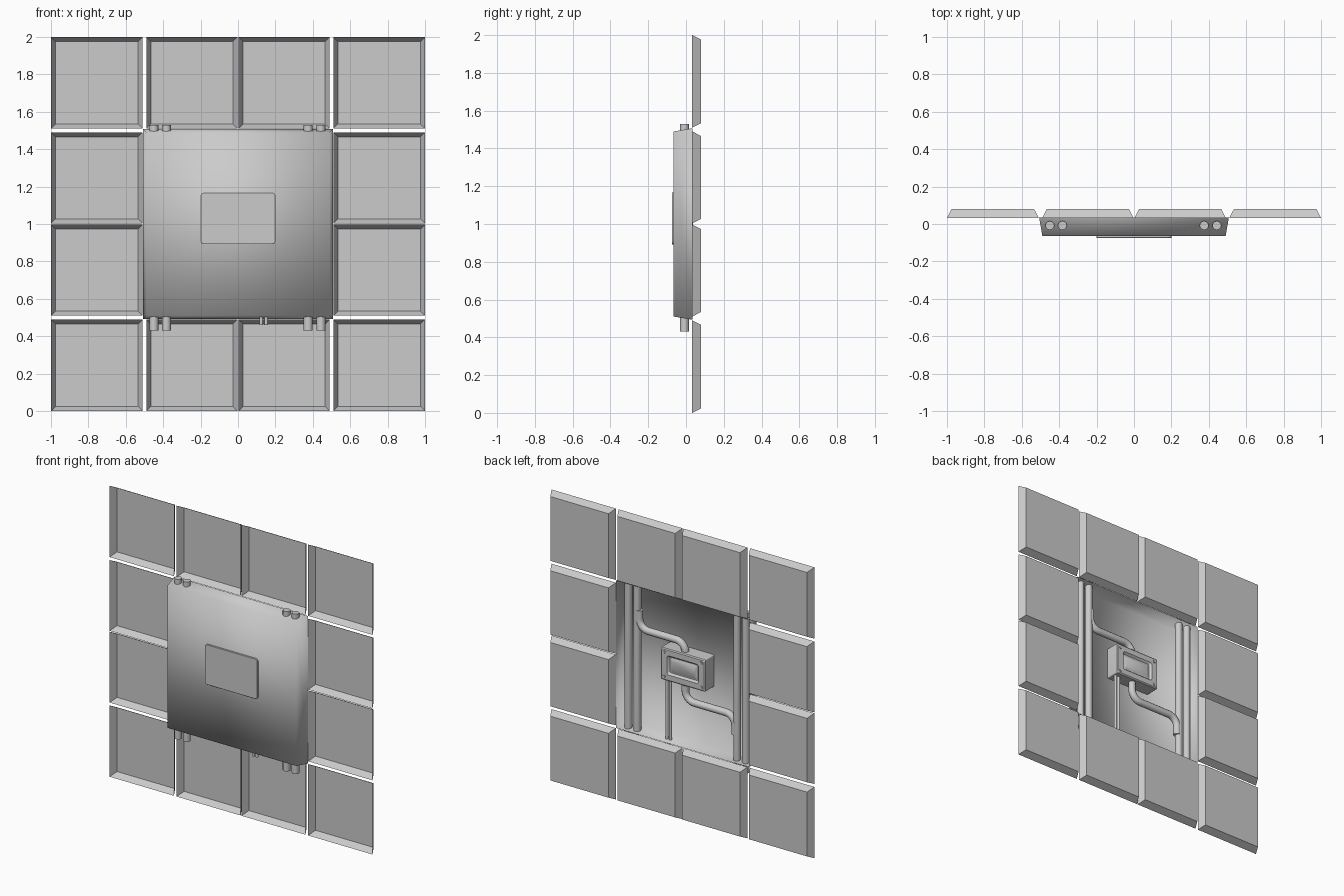
import bpy, bmesh, math
from mathutils import Vector

if "Cube" in bpy.data.objects:
    bpy.data.objects.remove(bpy.data.objects["Cube"], do_unlink=True)

grey = bpy.data.materials.new("light grey")
grey.use_nodes = True
grey.diffuse_color = (0.6, 0.6, 0.6, 1)
grey.node_tree.nodes["Principled BSDF"].inputs["Base Color"].default_value = (0.6, 0.6, 0.6, 1)


def activate(ob):
    bpy.ops.object.select_all(action='DESELECT')
    ob.select_set(True)
    bpy.context.view_layer.objects.active = ob


def outline(cx, cz, w, h, r, y, seg=4):
    """Rectangle of half sizes w, h with corner radius r, in the plane y."""
    if r == 0:
        return [(cx + sx * w, y, cz + sz * h) for sx, sz in ((1, 1), (-1, 1), (-1, -1), (1, -1))]
    pts = []
    for k, (sx, sz) in enumerate(((1, 1), (-1, 1), (-1, -1), (1, -1))):
        for i in range(seg + 1):
            a = math.pi / 2 * (k + i / seg)
            pts.append((cx + sx * (w - r) + r * math.cos(a), y,
                        cz + sz * (h - r) + r * math.sin(a)))
    return pts


def loft(name, cx, cz, rings, shading="flat"):
    """Skin through rings of (half width, half height, radius, y), capped on the last."""
    bm = bmesh.new()
    loops = [[bm.verts.new(p) for p in outline(cx, cz, *ring)] for ring in rings]
    for a, b in zip(loops, loops[1:]):
        for i in range(len(a)):
            j = (i + 1) % len(a)
            bm.faces.new((a[i], a[j], b[j], b[i]))
    bm.faces.new(loops[-1])
    if rings[-1][3] > rings[0][3]:
        bmesh.ops.reverse_faces(bm, faces=bm.faces)
    mesh = bpy.data.meshes.new(name)
    bm.to_mesh(mesh)
    bm.free()
    ob = bpy.data.objects.new(name, mesh)
    bpy.context.collection.objects.link(ob)
    mesh.materials.append(grey)
    activate(ob)
    if shading == "smooth":
        bpy.ops.object.shade_smooth()
    elif shading == "angle":
        bpy.ops.object.shade_smooth_by_angle(angle=math.radians(35))
    return ob


def pipe(name, corners, radius, bend=0.07):
    """Round pipe through the corners, each inner corner turned into a bend."""
    pts = [Vector(c) for c in corners]
    path = [pts[0]]
    for a, b, c in zip(pts, pts[1:], pts[2:]):
        u, v = (a - b).normalized(), (c - b).normalized()
        centre = b + (u + v) * bend
        for i in range(9):
            t = math.pi / 2 * i / 8
            path.append(centre - v * bend * math.cos(t) - u * bend * math.sin(t))
    path.append(pts[-1])
    curve = bpy.data.curves.new(name, 'CURVE')
    curve.dimensions = '3D'
    curve.bevel_depth = radius
    curve.bevel_resolution = 4
    curve.use_fill_caps = True
    spline = curve.splines.new('POLY')
    spline.points.add(len(path) - 1)
    for sp, p in zip(spline.points, path):
        sp.co = (*p, 1)
    curve.materials.append(grey)
    ob = bpy.data.objects.new(name, curve)
    bpy.context.collection.objects.link(ob)
    activate(ob)
    bpy.ops.object.convert(target='MESH')
    bpy.ops.object.shade_smooth_by_angle(angle=math.radians(40))


# Ring of twelve shallow trays, open to the front
spans = [(-1, -0.51), (-0.49, -0.003), (0.003, 0.49), (0.51, 1)]
for col, (x0, x1) in enumerate(spans):
    for row, (z0, z1) in enumerate(spans):
        if col in (1, 2) and row in (1, 2):
            continue
        w, h = (x1 - x0) / 2, (z1 - z0) / 2
        loft(f"tray_{col}_{row}", (x0 + x1) / 2, 1 + (z0 + z1) / 2,
             [(w, h, 0, 0.033), (w - 0.024, h - 0.024, 0, 0.08)])

# Central cover, open to the back, with its front plate
loft("cover", 0, 1, [(0.507, 0.507, 0, 0.035), (0.49, 0.49, 0, -0.065)], "smooth")
loft("front_plate", 0, 1.03, [(0.2, 0.138, 0.018, -0.065), (0.2, 0.138, 0.018, -0.073),
                              (0.198, 0.136, 0.016, -0.075)], "angle")

# Junction box behind the cover, with a recessed lid and four screws
loft("junction_box", 0, 1.03, [(0.17, 0.11, 0.008, -0.064), (0.17, 0.11, 0.008, 0.03),
                               (0.163, 0.103, 0.006, 0.036), (0.12, 0.066, 0.015, 0.036),
                               (0.108, 0.054, 0.012, 0.022), (0.1, 0.046, 0.012, 0.022),
                               (0.092, 0.038, 0.01, 0.028)], "angle")
for sx in (-1, 1):
    for sz in (-1, 1):
        loft("box_screw", sx * 0.142, 1.03 + sz * 0.084,
             [(0.01, 0.01, 0.01, 0.03), (0.01, 0.01, 0.01, 0.041)], "angle")

# Long upright pipes and the thin cable pair
DEPTH = -0.008
for x in (-0.45, -0.383, 0.375, 0.443):
    pipe("upright_pipe", [(x, DEPTH, 0.43), (x, DEPTH, 1.53)], 0.024)
for x in (0.124, 0.15):
    pipe("thin_cable", [(x, DEPTH, 0.46), (x, DEPTH, 0.95)], 0.01)

# Bent branch pipes joining the uprights to the box
pipe("upper_branch", [(0.36, DEPTH, 1.33), (0.36, DEPTH, 1.2),
                      (0.01, DEPTH, 1.2), (0.01, DEPTH, 1.1)], 0.024)
pipe("lower_branch", [(0.01, DEPTH, 0.95), (0.01, DEPTH, 0.8),
                      (-0.368, DEPTH, 0.8), (-0.368, DEPTH, 0.67)], 0.024)
